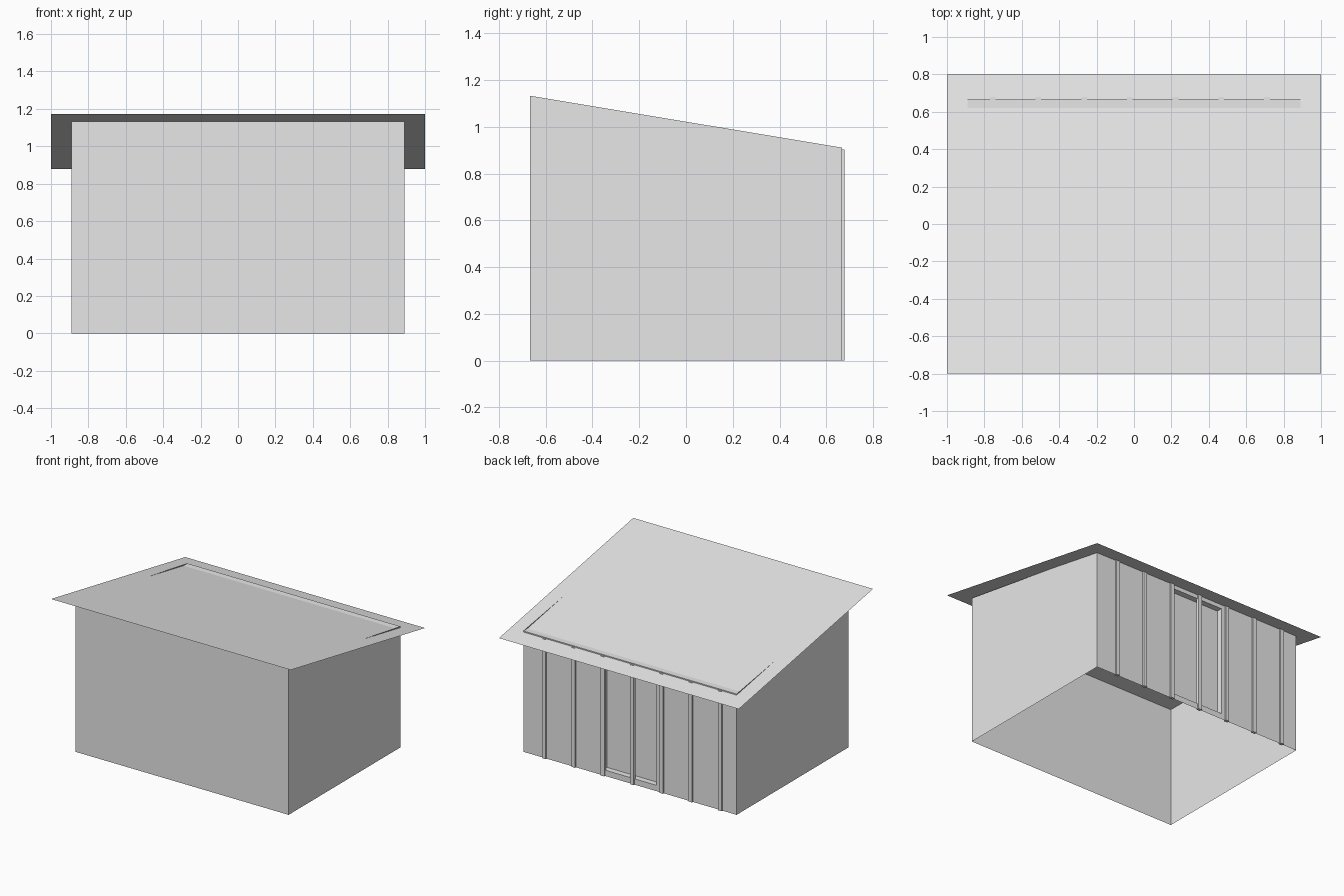
import bpy
import bmesh

cube = bpy.data.objects.get("Cube")
if cube:
    bpy.data.objects.remove(cube, do_unlink=True)

grey = bpy.data.materials.new("light_grey")
grey.use_nodes = True
colour = (0.8, 0.8, 0.8, 1)
grey.diffuse_color = colour
grey.node_tree.nodes["Principled BSDF"].inputs["Base Color"].default_value = colour

# Main sizes: half width, half depth, front and back wall heights
W, D = 0.889, 0.667
FRONT_H, BACK_H = 1.133, 0.911


def make_object(name, faces):
    """Build a flat-shaded object from polygons, each a list of points."""
    bm = bmesh.new()
    for points in faces:
        bm.faces.new([bm.verts.new(p) for p in points])
    bmesh.ops.remove_doubles(bm, verts=bm.verts, dist=0.0001)
    bmesh.ops.recalc_face_normals(bm, faces=bm.faces)
    mesh = bpy.data.meshes.new(name)
    bm.to_mesh(mesh)
    bm.free()
    mesh.materials.append(grey)
    obj = bpy.data.objects.new(name, mesh)
    bpy.context.collection.objects.link(obj)
    return obj


def rect(half_width, low, high, y):
    """Upright rectangle facing the back."""
    return [(half_width, y, low), (-half_width, y, low),
            (-half_width, y, high), (half_width, y, high)]


def bridge(a, b):
    """Ring of quads between two rectangles."""
    return [[a[i], a[(i + 1) % 4], b[(i + 1) % 4], b[i]] for i in range(4)]


# Thin walls, open underneath, with a flat ceiling and a recessed doorway
outer = rect(W, 0, BACK_H, D)
opening = rect(0.222, 0.044, 0.872, D)
door = rect(0.222, 0.044, 0.872, D - 0.044)
shell = bridge(outer, opening) + bridge(opening, door) + [door]
shell.append([(-W, -D, 0), (W, -D, 0), (W, -D, BACK_H), (-W, -D, BACK_H)])
shell.append([(-W, -D, BACK_H), (W, -D, BACK_H), (W, D, BACK_H), (-W, D, BACK_H)])
for x in (-W, W):
    shell.append([(x, -D, 0), (x, D, 0), (x, D, BACK_H), (x, -D, BACK_H)])
make_object("walls", shell)

# Raised upper walls below the sloping roof
make_object("upper_front_wall", [[(-W, -D, BACK_H), (W, -D, BACK_H),
                                  (W, -D, FRONT_H), (-W, -D, FRONT_H)]])
for side, x in (("right", -W), ("left", W)):
    gable = make_object(side + "_gable", [[(x, -D, BACK_H), (x, D, BACK_H), (x, -D, FRONT_H)]])
    if x < 0:
        gable.data.flip_normals()

# Sheet roof
make_object("roof", [[(-1, -0.8, 1.173), (1, -0.8, 1.173),
                      (1, 0.8, 0.878), (-1, 0.8, 0.878)]])

# Evenly spaced battens on the back wall
for i in range(7):
    bpy.ops.mesh.primitive_cube_add(size=1, location=(-0.756 + i * 0.2445, D, 0.452))
    batten = bpy.context.object
    batten.name = f"back_batten_{i + 1}"
    batten.scale = (0.03, 0.022, 0.904)
    batten.data.materials.append(grey)
